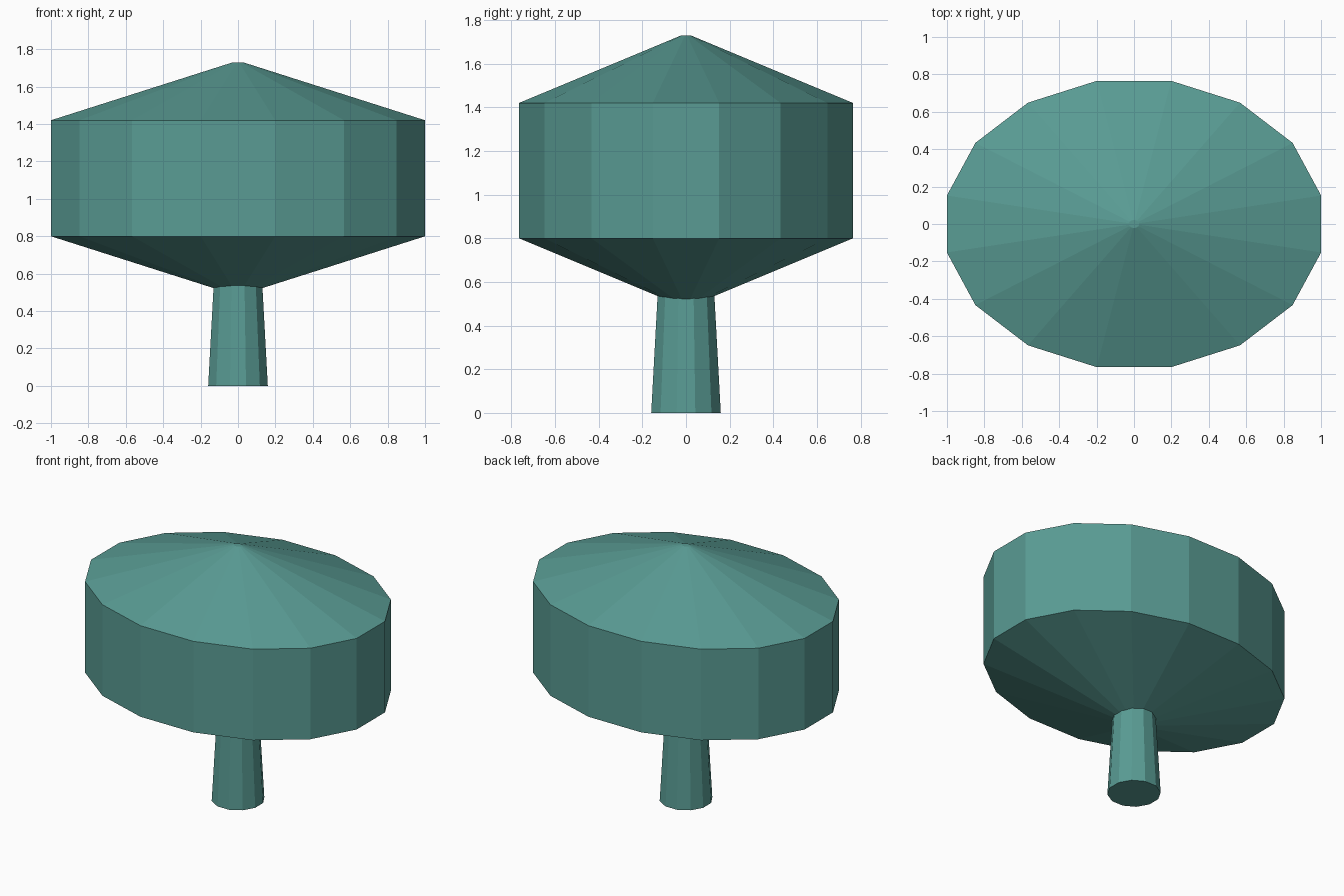
import bpy, bmesh, math

cube = bpy.data.objects.get("Cube")
if cube:
    bpy.data.objects.remove(cube, do_unlink=True)

teal = bpy.data.materials.new("teal_paint")
teal.use_nodes = True
colour = (0.1, 0.33, 0.295, 1)
teal.diffuse_color = colour
teal.node_tree.nodes["Principled BSDF"].inputs["Base Color"].default_value = colour


def lathe(name, sides, profile, squash=1.0):
    """Flat-sided closed body from (radius, height) rings, squashed along y."""
    bm = bmesh.new()
    rings = []
    for r, z in profile:
        ring = []
        for i in range(sides):
            a = math.tau * (i + 0.5) / sides
            ring.append(bm.verts.new((r * math.cos(a), r * squash * math.sin(a), z)))
        rings.append(ring)
    for low, high in zip(rings, rings[1:]):
        for i in range(sides):
            j = (i + 1) % sides
            bm.faces.new((low[i], low[j], high[j], high[i]))
    bm.faces.new(rings[0][::-1])
    bm.faces.new(rings[-1])
    mesh = bpy.data.meshes.new(name)
    bm.to_mesh(mesh)
    bm.free()
    mesh.materials.append(teal)
    obj = bpy.data.objects.new(name, mesh)
    bpy.context.collection.objects.link(obj)
    return obj


# Tapered central stem, running just into the underside of the body
lathe("stem", 12, [(0.165, 0), (0.134, 0.55)])

# Oval drum with shallow cones above and below
lathe("drum_body", 16,
      [(0.028, 0.49), (1.02, 0.8), (1.02, 1.42), (0.028, 1.73)], squash=0.765)
